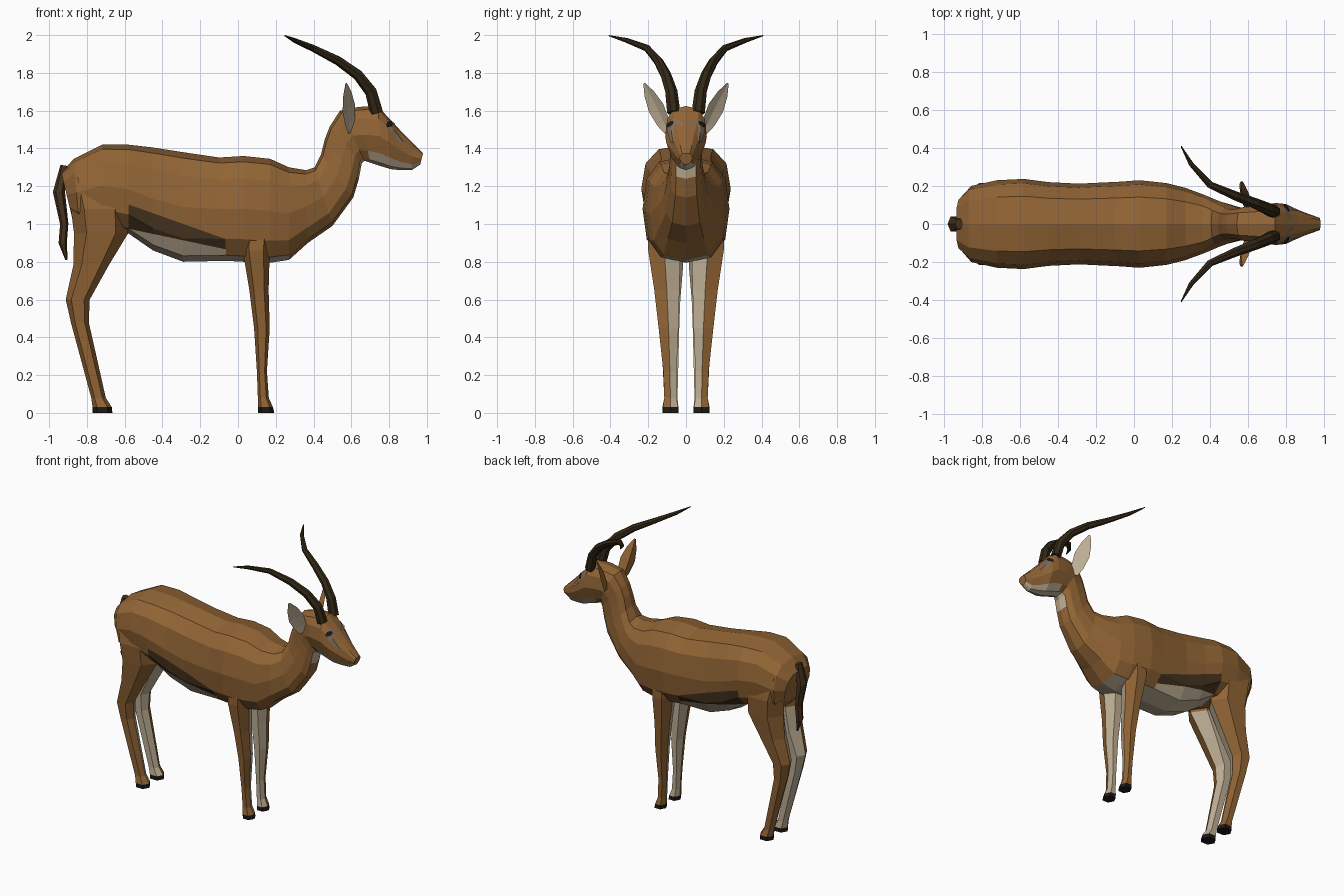
import bpy, bmesh, math
from mathutils import Vector
from mathutils.bvhtree import BVHTree

if "Cube" in bpy.data.objects:
    bpy.data.objects.remove(bpy.data.objects["Cube"])


def material(name, col):
    m = bpy.data.materials.new(name)
    m.diffuse_color = (*col, 1)
    m.use_nodes = True
    m.node_tree.nodes["Principled BSDF"].inputs["Base Color"].default_value = m.diffuse_color
    return m


BROWN = material("brown coat", (0.29, 0.13, 0.036))
CREAM = material("cream underside", (0.52, 0.43, 0.30))
DARK = material("dark stripe", (0.062, 0.034, 0.014))
HORN = material("horn", (0.033, 0.021, 0.008))
TAUPE = material("taupe face mark", (0.22, 0.15, 0.095))
BLACK = material("black eye and hoof", (0.012, 0.010, 0.008))


def spow(v, e):
    return math.copysign(abs(v) ** e, v)


def loft(rings):
    """Skin a list of rings with quads and cap both ends."""
    bm = bmesh.new()
    vs = [[bm.verts.new(p) for p in r] for r in rings]
    n = len(rings[0])
    for a, b in zip(vs, vs[1:]):
        for i in range(n):
            j = (i + 1) % n
            bm.faces.new((a[i], a[j], b[j], b[i]))
    bm.faces.new(vs[0])
    bm.faces.new(vs[-1])
    bmesh.ops.recalc_face_normals(bm, faces=bm.faces[:])
    return bm


def finish(bm, name, mats, rule=None):
    """Turn a bmesh into an object; rule(centre, normal) picks the material."""
    bm.normal_update()
    if rule:
        for f in bm.faces:
            f.material_index = rule(f.calc_center_median(), f.normal)
    me = bpy.data.meshes.new(name)
    bm.to_mesh(me)
    for m in mats:
        me.materials.append(m)
    ob = bpy.data.objects.new(name, me)
    bpy.context.collection.objects.link(ob)
    return ob


def tube(path, n):
    """Rings around a path of (x, y, z, rx, ry)."""
    pts = [Vector(p[:3]) for p in path]
    rings = []
    for i, p in enumerate(path):
        t = (pts[min(i + 1, len(pts) - 1)] - pts[max(i - 1, 0)]).normalized()
        u = t.cross(Vector((0, 1, 0))).normalized()
        v = t.cross(u)
        rings.append([pts[i] + u * math.cos(k * math.tau / n) * p[3]
                      + v * math.sin(k * math.tau / n) * p[4] for k in range(n)])
    return loft(rings)


# Body, neck and head: one loft; top point x z, bottom point x z, half width
SECTIONS = [
    (-0.935, 1.27, -0.88, 1.04, 0.14), (-0.87, 1.345, -0.84, 0.99, 0.20),
    (-0.72, 1.42, -0.72, 0.985, 0.23), (-0.58, 1.42, -0.58, 0.95, 0.237),
    (-0.45, 1.405, -0.45, 0.86, 0.22), (-0.29, 1.38, -0.29, 0.80, 0.212),
    (-0.10, 1.352, -0.06, 0.805, 0.222), (0.03, 1.36, 0.03, 0.80, 0.23),
    (0.17, 1.345, 0.17, 0.795, 0.215), (0.27, 1.30, 0.27, 0.81, 0.19),
    (0.36, 1.285, 0.37, 0.90, 0.155), (0.405, 1.30, 0.50, 0.99, 0.118),
    (0.44, 1.37, 0.61, 1.14, 0.092), (0.46, 1.45, 0.64, 1.24, 0.085),
    (0.485, 1.515, 0.655, 1.32, 0.085), (0.54, 1.60, 0.67, 1.335, 0.095),
    (0.64, 1.62, 0.70, 1.325, 0.105), (0.74, 1.625, 0.76, 1.305, 0.11),
    (0.785, 1.575, 0.81, 1.29, 0.105), (0.86, 1.495, 0.86, 1.285, 0.075),
    (0.93, 1.425, 0.92, 1.285, 0.05), (0.98, 1.375, 0.965, 1.315, 0.034),
]
N = 12
rings = []
for xt, zt, xb, zb, w in SECTIONS:
    head = xt > 0.5
    ring = []
    for k in range(N):
        a = k * math.tau / N
        c, s = spow(math.cos(a), 0.8), spow(math.sin(a), 0.7)
        wk = w * (1 + 0.35 * min(c, 0)) if head else w
        t = (1 - c) / 2
        ring.append(Vector((xt + (xb - xt) * t, s * wk, zt + (zb - zt) * t)))
    rings.append(ring)
body = loft(rings)

# Cut the edges of the flank stripe into the body
LINES = [((-0.50, 1.075), (-0.05, 0.915)), ((-0.58, 0.975), (-0.06, 0.865))]


def line_z(line, x):
    (x0, z0), (x1, z1) = line
    return z0 + (z1 - z0) * (x - x0) / (x1 - x0)


for (x0, z0), (x1, z1) in LINES:
    fs = [f for f in body.faces if -0.6 < f.calc_center_median().x < -0.03]
    geom = list({e for f in fs for e in f.edges} | {v for f in fs for v in f.verts}) + fs
    bmesh.ops.bisect_plane(body, geom=geom, plane_co=(x0, 0, z0),
                           plane_no=(z0 - z1, 0, x1 - x0))


def body_rule(c, n):
    if -0.59 < c.x < -0.07:
        if c.z < line_z(LINES[1], c.x):
            return 1
        return 2 if c.z < line_z(LINES[0], c.x) else 0
    if -0.07 <= c.x < 0.3 and c.z < 0.86 and n.z < -0.75:
        return 1
    if c.x > 0.6 and 1.20 < c.z < 1.36 and n.z < -0.55:      # jaw underside
        return 1
    if 0.6 < c.x < 0.7 and 1.23 < c.z < 1.36 and n.x > 0.6:  # throat
        return 1
    return 0


finish(body, "body_and_head", [BROWN, CREAM, DARK], body_rule)
tree = BVHTree.FromBMesh(body)


def plate(name, outline, s, lift, mat):
    """Thin marking laid on the side of the head."""
    cx = sum(p[0] for p in outline) / len(outline)
    cz = sum(p[1] for p in outline) / len(outline)
    bm = bmesh.new()
    vs = []
    for x, z in outline + [(cx, cz)]:
        hit, nor, _, _ = tree.ray_cast(Vector((x, s * 0.6, z)), Vector((0, -s, 0)))
        if hit is None:
            hit, nor, _, _ = tree.find_nearest(Vector((x, s * 0.06, z)))
        vs.append(bm.verts.new(hit + nor * lift))
    m = len(outline)
    for i in range(m):
        q = (vs[i], vs[(i + 1) % m], vs[m])
        bm.faces.new(q if s < 0 else q[::-1])
    bm.normal_update()
    finish(bm, name, [mat])


# Legs: z, x back, x front, y inner, y outer
HIND = [(1.25, -0.90, -0.68, 0.06, 0.19), (1.08, -0.885, -0.58, 0.02, 0.215),
        (0.95, -0.868, -0.582, 0.01, 0.20), (0.78, -0.872, -0.685, 0.015, 0.175),
        (0.60, -0.912, -0.785, 0.03, 0.15), (0.48, -0.885, -0.79, 0.035, 0.135),
        (0.08, -0.777, -0.70, 0.045, 0.115), (0.03, -0.77, -0.668, 0.04, 0.125),
        (0.0, -0.77, -0.665, 0.04, 0.125)]
FRONT = [(1.05, 0.03, 0.18, 0.06, 0.20), (0.86, 0.025, 0.168, 0.03, 0.20),
         (0.65, 0.06, 0.162, 0.035, 0.168), (0.45, 0.085, 0.168, 0.04, 0.145),
         (0.22, 0.10, 0.153, 0.05, 0.12), (0.08, 0.105, 0.163, 0.05, 0.115),
         (0.03, 0.105, 0.185, 0.042, 0.122), (0.0, 0.105, 0.192, 0.042, 0.122)]


def leg(name, table, s):
    rings = []
    for z, x0, x1, y0, y1 in table:
        rings.append([((x0 + x1) / 2 + (x1 - x0) / 2 * spow(math.cos(k * math.pi / 3), 0.9),
                       s * ((y0 + y1) / 2 + (y1 - y0) / 2 * math.sin(k * math.pi / 3) / 0.866), z)
                      for k in range(6)])

    def rule(c, n):
        if c.z < 0.035:
            return 2
        return 1 if n.y * s < -0.2 and c.z < 1.0 else 0
    finish(loft(rings), name, [BROWN, CREAM, BLACK], rule)


# Ears: position along base to tip, half width, cup depth
EAR = [(0.0, 0.022, 0.016), (0.2, 0.044, 0.022), (0.5, 0.054, 0.022),
       (0.78, 0.036, 0.014), (1.0, 0.006, 0.003)]


def ear(name, s):
    base, tip = Vector((0.60, s * 0.095, 1.485)), Vector((0.572, s * 0.222, 1.745))
    axis = (tip - base).normalized()
    out = Vector((0.75, s * 0.65, 0))
    out = (out - axis * out.dot(axis)).normalized()
    w = axis.cross(out)
    rings = []
    for t, hw, d in EAR:
        p = base.lerp(tip, t)
        rings.append([p + w * hw, p - out * d * 0.3, p - w * hw, p - out * d * 1.3])
    finish(loft(rings), name, [BROWN, CREAM],
           lambda c, n: 1 if n.dot(out) > 0.2 else 0)


HORN_PATH = [(0.735, 0.065, 1.59, 0.036), (0.705, 0.078, 1.70, 0.033),
             (0.635, 0.108, 1.79, 0.029), (0.53, 0.148, 1.865, 0.025),
             (0.40, 0.205, 1.93, 0.019), (0.30, 0.315, 1.972, 0.013),
             (0.248, 0.408, 1.997, 0.003)]
MARK = [(0.775, 1.55), (0.80, 1.562), (0.825, 1.53), (0.875, 1.43),
        (0.85, 1.43), (0.80, 1.485)]
EYE = [(0.797 + 0.016 * math.cos(k * math.pi / 4),
        1.525 + 0.016 * math.sin(k * math.pi / 4)) for k in range(8)]

for side, s in (("left", 1), ("right", -1)):
    leg("hind_leg_" + side, HIND, s)
    leg("front_leg_" + side, FRONT, s)
    ear("ear_" + side, s)
    finish(tube([(x, s * y, z, r, r) for x, y, z, r in HORN_PATH], 7),
           "horn_" + side, [HORN])
    plate("face_mark_" + side, MARK, s, 0.005, TAUPE)
    plate("eye_" + side, EYE, s, 0.009, BLACK)

# Tail
finish(tube([(-0.92, 0, 1.31, 0.02, 0.03), (-0.948, 0, 1.17, 0.032, 0.045),
             (-0.92, 0, 1.0, 0.022, 0.035), (-0.928, 0, 0.90, 0.022, 0.03),
             (-0.908, 0, 0.81, 0.006, 0.008)], 6), "tail", [DARK])
